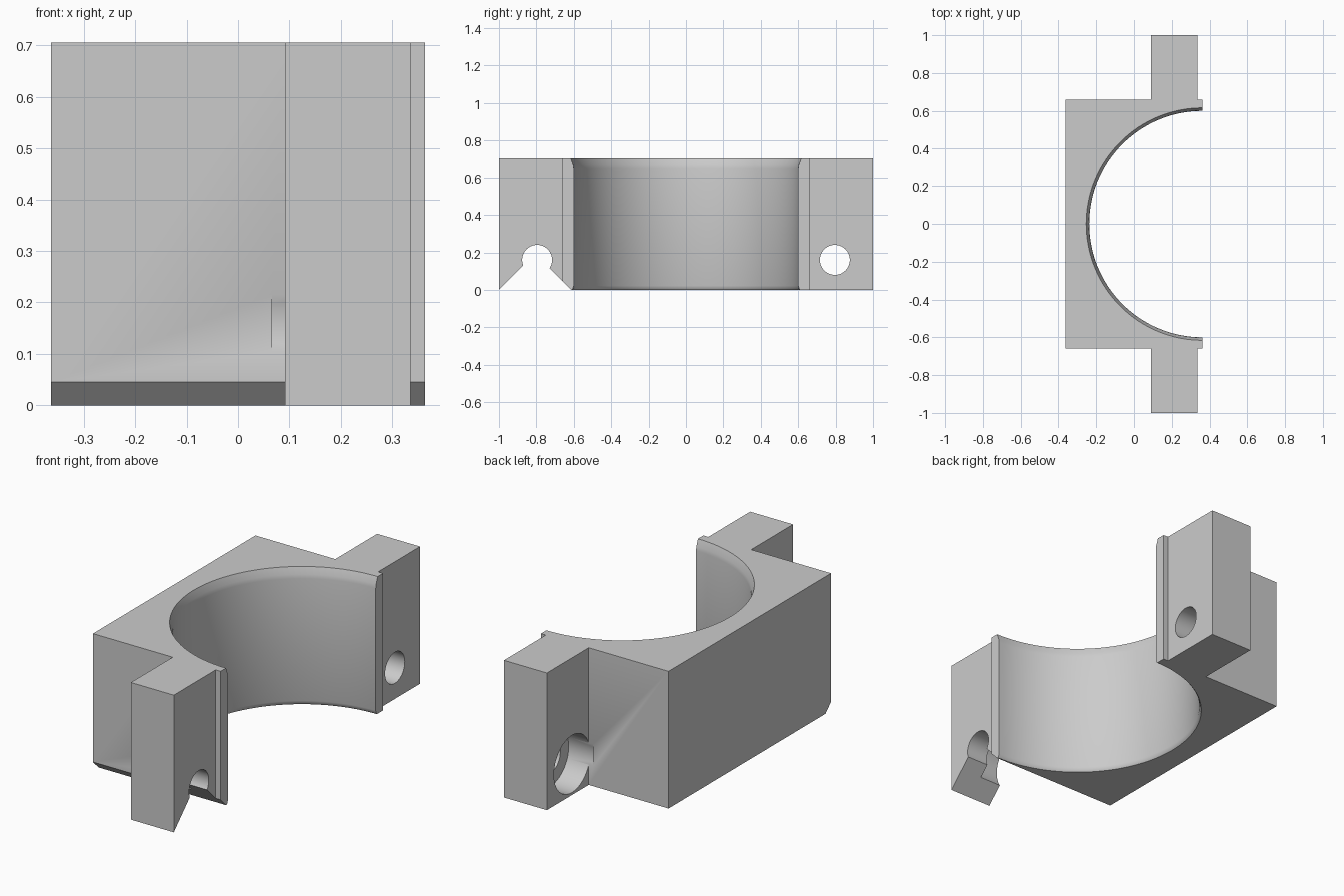
import bpy, bmesh, math
from mathutils import Matrix

cube = bpy.data.objects.get("Cube")
if cube:
    bpy.data.objects.remove(cube, do_unlink=True)

HEIGHT = 0.705
BACK, FACE = -0.363, 0.363        # x of the rear wall and the mating face
EAR_BACK, EAR_FACE = 0.091, 0.335  # x range of the bolt ears
BODY_Y = 0.66
HOLE_Y, HOLE_Z = 0.796, 0.16


def add_object(name, bm):
    bmesh.ops.recalc_face_normals(bm, faces=bm.faces)
    mesh = bpy.data.meshes.new(name)
    bm.to_mesh(mesh)
    bm.free()
    obj = bpy.data.objects.new(name, mesh)
    bpy.context.scene.collection.objects.link(obj)
    return obj


def prism(name, points, offset):
    """Extrude a closed outline along the offset vector."""
    bm = bmesh.new()
    face = bm.faces.new([bm.verts.new(p) for p in points])
    moved = bmesh.ops.extrude_face_region(bm, geom=[face])["geom"]
    verts = [v for v in moved if isinstance(v, bmesh.types.BMVert)]
    bmesh.ops.translate(bm, verts=verts, vec=offset)
    return add_object(name, bm)


def lathe(name, profile, matrix, segments):
    """Solid of revolution about local z from (radius, height) pairs."""
    bm = bmesh.new()
    rings = []
    for r, z in profile:
        rings.append([bm.verts.new(matrix @ Matrix.Rotation(math.tau * i / segments, 4, 'Z')
                                   @ Matrix.Translation((r, 0, z)).translation)
                      for i in range(segments)])
    for low, high in zip(rings, rings[1:]):
        for i in range(segments):
            j = (i + 1) % segments
            bm.faces.new((low[i], low[j], high[j], high[i]))
    bm.faces.new(rings[0])
    bm.faces.new(rings[-1])
    return add_object(name, bm)


def bolt_cutter(name, side, radius, x0, x1):
    matrix = Matrix.Translation((0, side * HOLE_Y, HOLE_Z)) @ Matrix.Rotation(math.pi / 2, 4, 'Y')
    return lathe(name, [(radius, x0), (radius, x1)], matrix, 48)


# Block with two ears, mirrored across y
half = [(BACK, BODY_Y), (EAR_BACK, BODY_Y), (EAR_BACK, 1), (EAR_FACE, 1),
        (EAR_FACE, BODY_Y), (FACE, BODY_Y)]
outline = half + [(x, -y) for x, y in reversed(half)]
clamp = prism("clamp_half", [(x, y, 0) for x, y in outline], (0, 0, HEIGHT))

# Bore with flared rims
bore = [(0.61, -0.02), (0.61, 0), (0.605, 0.006), (0.60, 0.022), (0.60, HEIGHT - 0.055),
        (0.603, HEIGHT - 0.035), (0.616, HEIGHT), (0.616, HEIGHT + 0.02)]
cutters = [lathe("bore_cutter", bore, Matrix.Translation((FACE, 0, 0)), 128)]

# V notch under the front ear
notch = [(-1, -0.8075, 0.1925), (-1, -1.1, -0.1), (-1, -0.515, -0.1)]
cutters.append(prism("notch_cutter", notch, (2, 0, 0)))

# Bolt holes with counterbores from the rear
for side in (-1, 1):
    cutters.append(bolt_cutter("counterbore_cutter", side, 0.147, 0.066, 0.213))
    cutters.append(bolt_cutter("hole_cutter", side, 0.08, 0.15, 0.5))

for cutter in cutters:
    cutter.hide_render = True
    mod = clamp.modifiers.new(cutter.name, 'BOOLEAN')
    mod.operation = 'DIFFERENCE'
    mod.solver = 'EXACT'
    mod.object = cutter

# Bake the cuts and drop the cutters
graph = bpy.context.evaluated_depsgraph_get()
baked = bpy.data.meshes.new_from_object(clamp.evaluated_get(graph))
clamp.modifiers.clear()
clamp.data = baked
clamp.data.name = "clamp_half"
for cutter in cutters:
    bpy.data.objects.remove(cutter, do_unlink=True)

# Plain grey finish
grey = bpy.data.materials.new("light_grey")
grey.use_nodes = True
color = (0.6, 0.6, 0.6, 1)
grey.diffuse_color = color
grey.node_tree.nodes["Principled BSDF"].inputs["Base Color"].default_value = color
clamp.data.materials.clear()
clamp.data.materials.append(grey)

bpy.ops.object.select_all(action='DESELECT')
clamp.select_set(True)
bpy.context.view_layer.objects.active = clamp
bpy.ops.object.shade_smooth_by_angle(angle=math.radians(30))
